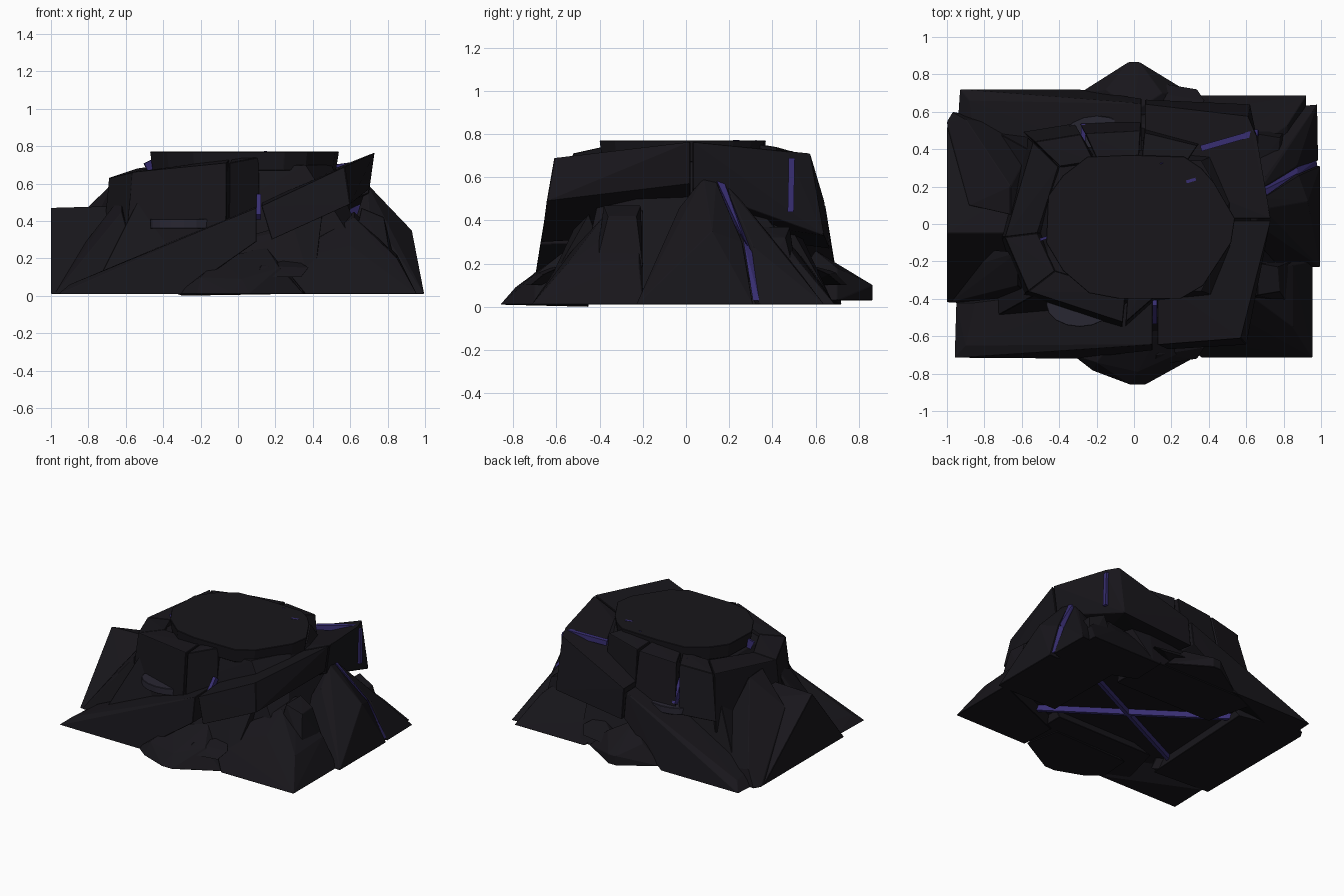
import bpy, bmesh, math
from mathutils import Vector


def material(name, col):
    m = bpy.data.materials.new(name)
    m.diffuse_color = (*col, 1)
    return m


STONE = material("dark_stone", (0.009, 0.008, 0.011))
GLOW = material("violet_vein", (0.040, 0.028, 0.17))
DISC = material("grey_violet", (0.022, 0.020, 0.032))
G = 0.01  # ground level of most rocks


def hull(name, pts, mat=STONE, bevel=0.003):
    """Faceted rock: the convex hull of a few corner points."""
    bm = bmesh.new()
    for p in pts:
        bm.verts.new(p)
    r = bmesh.ops.convex_hull(bm, input=bm.verts)
    junk = {g for g in r["geom_interior"] + r["geom_unused"] if isinstance(g, bmesh.types.BMVert)}
    bmesh.ops.delete(bm, geom=list(junk), context='VERTS')
    bmesh.ops.dissolve_limit(bm, angle_limit=0.03, verts=bm.verts, edges=bm.edges)
    bmesh.ops.recalc_face_normals(bm, faces=bm.faces)
    me = bpy.data.meshes.new(name)
    bm.to_mesh(me)
    bm.free()
    ob = bpy.data.objects.new(name, me)
    bpy.context.collection.objects.link(ob)
    me.materials.append(mat)
    if bevel:
        b = ob.modifiers.new("worn_edge", 'BEVEL')
        b.width, b.segments = bevel, 1
    return ob


def flip(pts):
    return [(x, -y, z) for x, y, z in pts]


def vein(name, a, b, w=0.012, h=0.03):
    """Thin glowing sliver between two points."""
    a, b = Vector(a), Vector(b)
    d = (b - a).normalized()
    s = d.cross(Vector((0, 0, 1)))
    s = s.normalized() if s.length > 0.1 else Vector((1, 0, 0))
    u = s.cross(d)
    pts = []
    for p in (a, b):
        pts += [p + s * w * i + u * h * j for i in (-1, 1) for j in (-1, 1)]
    hull(name, pts, GLOW, 0)


# Inner core
hull("core", [(-.75, -.5, .08), (-.75, .5, .08), (.75, .5, .08), (.75, -.5, .08),
              (-.46, -.34, .66), (-.46, .34, .66), (.36, .34, .70), (.36, -.36, .70),
              (.50, -.1, .70), (.50, .1, .70)])

# Summit slab with irregular rim
rim = [(.54, .03), (.47, .12), (.43, .22), (.36, .30), (.27, .36), (.10, .33), (-.02, .37),
       (-.25, .36), (-.38, .26), (-.46, .15), (-.44, .03), (-.47, -.10), (-.38, -.25),
       (-.24, -.37), (-.08, -.40), (.10, -.37), (.25, -.40), (.37, -.33), (.43, -.21), (.52, -.10)]
hull("summit_slab", [(x, y, .77) for x, y in rim] + [(x * .97, y * .97, .67) for x, y in rim])


def crown_block(name, top, spread=1.05, base=.36):
    """Block with a cliff outside, running in under the summit slab."""
    pts = []
    for x, y, z in top:
        pts += [(x, y, z), (x * spread, y * spread, base),
                (x * .75, y * .7, z + .02), (x * .6, y * .6, base)]
    hull(name, pts)


# Crown blocks: three on the left, corner at the front, smaller ones at the back
crown_block("crown_left_front", [(-.06, -.525, .71), (-.565, -.36, .66)], 1.07, .26)
crown_block("crown_left", [(-.565, -.36, .66), (-.69, -.07, .63)], 1.05, .26)
crown_block("crown_left_back", [(-.69, -.07, .63), (-.54, .44, .68)], 1.05, .26)
crown_block("crown_front", [(.11, -.39, .74), (-.045, -.525, .71)])
crown_block("crown_back_left", [(-.53, .44, .68), (-.285, .48, .70)], 1.12)
crown_block("crown_back", [(-.26, .485, .70), (.035, .50, .72)], 1.12)
crown_block("crown_back_right", [(.055, .49, .72), (.34, .42, .74)])

# Great tilted plate, split into front/back and low/high pieces
hull("plate_front_low", [
    (-.90, -.65, .06), (.10, -.645, .47), (.10, -.30, .48), (-.85, -.42, .08), (-.96, -.715, G),
    (-.95, -.42, G), (-.30, -.72, G), (.10, -.675, .29), (.10, -.30, .30)])
hull("plate_front_high", [
    (.125, -.645, .48), (.57, -.61, .69), (.73, .02, .765), (.125, -.30, .50), (.40, .02, .62),
    (.18, -.67, .30), (.60, -.645, .49), (.70, .02, .57), (.18, -.30, .32), (.40, .02, .42)])
hull("plate_back_low", [
    (-.88, .66, .07), (.04, .645, .47), (.04, .30, .48), (-.85, .42, .08), (-.93, .72, G),
    (-.95, .42, G), (-.30, .72, G), (.04, .67, .29), (.04, .30, .30)])
hull("plate_back_high", [
    (.06, .64, .49), (.61, .575, .71), (.655, .47, .72), (.73, .03, .765), (.06, .30, .50), (.40, .03, .62),
    (.06, .665, .27), (.62, .64, .33), (.70, .03, .55), (.06, .30, .32), (.40, .03, .42)])

# Left flank: ridged wedge with a sheer outer face, plus spurs
hull("left_ridge", [(-1, -.05, .47), (-.65, -.05, .48), (-1, -.42, G), (-1, .52, G),
                    (-.55, -.45, G), (-.5, .5, G), (-.6, .2, .42)])
hull("left_spur", [(-.97, .60, G), (-1, .55, G), (-.90, .56, .12), (-.66, .20, .60), (-.66, .05, .61),
                   (-.88, .10, .40), (-.98, .15, G), (-.5, .5, G), (-.55, .1, .5)])
hull("left_front_spur", [(-.98, -.42, G), (-.98, -.12, .05), (-.85, -.22, .24), (-.62, -.15, .54),
                         (-.62, -.33, .45), (-.5, -.42, G), (-.88, -.38, .12)])

# Right flank: two-part wedge split by a vein
hull("right_wedge_front", [(.995, -.23, G), (.995, .31, G), (.93, .12, .35), (.70, -.03, .46), (.69, .08, .60),
                           (.69, .14, .58), (.88, .26, .30), (.5, -.23, G), (.5, .3, G)])
hull("right_wedge_back", [(.985, .34, G), (.98, .64, G), (.87, .31, .28), (.68, .19, .56), (.70, .25, .50),
                          (.78, .48, .22), (.5, .6, G), (.5, .2, G)])
hull("right_vein_upper", [(.69, .14, .59), (.69, .18, .57), (.875, .27, .31), (.875, .305, .25),
                          (.6, .15, .5), (.6, .25, .3)], GLOW, 0)
hull("right_vein_lower", [(.875, .265, .31), (.875, .31, .25), (.98, .31, .03), (.975, .34, .03),
                          (.7, .3, .1)], GLOW, 0)

# Corner foothills on the right
corner = [(.955, -.715, G), (.36, -.715, G), (.955, -.20, G), (.85, -.55, .20), (.60, -.52, .27),
          (.85, -.22, .22), (.62, -.38, .42), (.62, -.20, .45), (.35, -.45, G), (.22, -.60, .18)]
hull("corner_front", corner)
hull("corner_back", [(x * .965, y * .965, z) for x, y, z in flip(corner)])

# Boulders leaning on the right flank
boulder = [(.82, -.42, .18), (.84, -.20, .18), (.78, -.36, .42), (.77, -.23, .42), (.66, -.38, .47),
           (.66, -.21, .47), (.6, -.42, .2), (.6, -.2, .2)]
hull("boulder_front", boulder)
hull("boulder_back", [(x, y + .1, z - .1) for x, y, z in flip(boulder)])

# Low rocks and shards at the front and back feet
hull("foot_front", [(-.33, -.70, G), (-.22, -.785, G), (-.02, -.86, G), (.06, -.86, G), (.35, -.70, G),
                    (-.20, -.74, .10), (.02, -.79, .09), (.22, -.70, .15), (-.10, -.62, .20), (.15, -.56, .26),
                    (-.30, -.45, 0), (.30, -.45, G)])
hull("foot_back", [(-.29, .70, .03), (-.03, .865, .03), (.03, .865, .03), (.30, .70, .03), (-.03, .865, .10),
                   (.03, .865, .10), (-.15, .72, .17), (.15, .70, .18), (0, .60, .26),
                   (-.3, .45, .03), (.3, .45, .03)])
shard = [(.10, -.76, .10), (.38, -.66, .15), (.34, -.72, .10), (.12, -.70, .16), (.30, -.55, .20), (.1, -.55, .1)]
hull("shard_front", shard)
hull("shard_back", flip(shard))
flank = [(-.5, -.68, .02), (.4, -.68, .02), (-.2, -.55, .25), (.3, -.52, .36), (.45, -.45, .43),
         (-.4, -.30, .02), (.4, -.30, .02)]
hull("flank_front", flank)
hull("flank_back", flip(flank))

# Half-buried discs on both sides
for name, x, y in (("disc_front", -.29, -.43), ("disc_back", -.20, .46)):
    ring = [(x + .18 * math.cos(k * math.pi / 8), y + .12 * math.sin(k * math.pi / 8)) for k in range(16)]
    hull(name, [(u, v, z) for u, v in ring for z in (.36, .41)], DISC)

# Glowing veins in the cracks and beneath the base
vein("vein_back_ridge", (.36, .405, .66), (.64, .485, .70), .016, .018)
vein("vein_back_edge", (.65, .49, .69), (.655, .485, .44), .014, .014)
vein("vein_front_crack", (.112, -.52, .42), (.112, -.42, .53), .012, .02)
vein("vein_back_crack", (-.272, .52, .42), (-.272, .37, .70), .012, .02)
vein("vein_rim_a", (.14, .36, .70), (.15, .31, .76), .008, .02)
vein("vein_rim_b", (.28, .225, .762), (.33, .24, .762), .008, .01)
vein("vein_rim_c", (-.49, -.08, .68), (-.43, -.06, .71), .008, .03)
vein("vein_base_a", (-.65, -.35, .06), (.70, .30, .06), .012, .02)
vein("vein_base_b", (-.55, .40, .06), (.60, -.40, .06), .012, .02)
